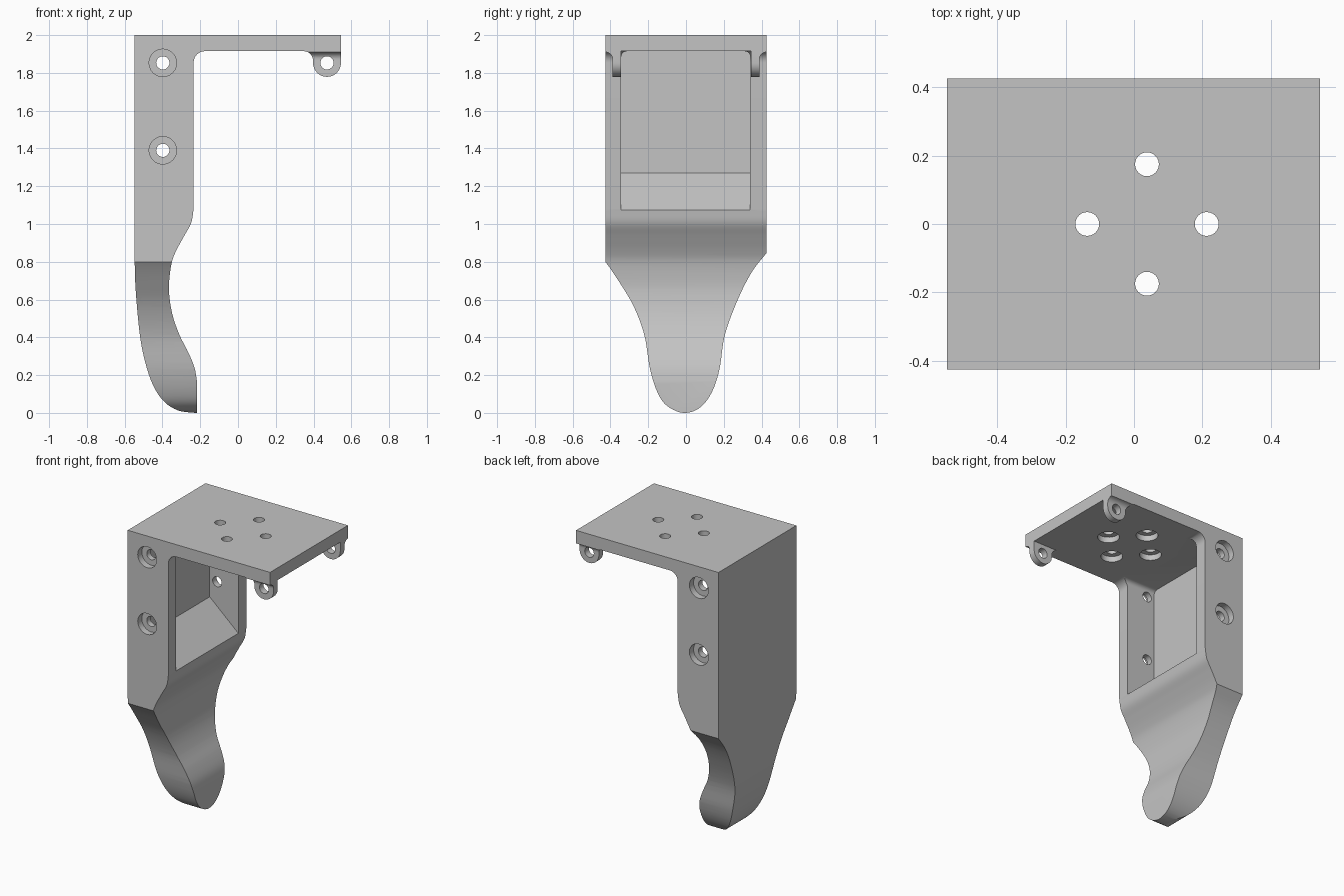
import bpy, bmesh, math
from mathutils import Vector

if "Cube" in bpy.data.objects:
    bpy.data.objects.remove(bpy.data.objects["Cube"])

grey = bpy.data.materials.new("light grey")
grey.use_nodes = True
colour = (0.55, 0.55, 0.55, 1)
grey.diffuse_color = colour
grey.node_tree.nodes["Principled BSDF"].inputs["Base Color"].default_value = colour

W = 0.427          # half width
UNDER = 1.915      # underside of the plate
HOLE, BORE = 0.035, 0.073


def smooth_path(pts, steps=5):
    """Catmull-Rom curve through the points."""
    p = [Vector(q) for q in pts]
    p = [2 * p[0] - p[1]] + p + [2 * p[-1] - p[-2]]
    out = []
    for a, b, c, d in zip(p, p[1:], p[2:], p[3:]):
        for i in range(steps):
            t = i / steps
            out.append(0.5 * (2 * b + (c - a) * t + (2 * a - 5 * b + 4 * c - d) * t**2
                              + (3 * b - a - 3 * c + d) * t**3))
    return [tuple(v) for v in out + [p[-2]]]


def arc(cx, cy, r, start, end, n=8):
    angles = [math.radians(start + (end - start) * i / n) for i in range(n + 1)]
    return [(cx + r * math.cos(a), cy + r * math.sin(a)) for a in angles]


def prism(name, outline, axis, lo, hi):
    """Extrude an outline along x (outline y,z), y (x,z) or z (x,y)."""
    place = {"x": lambda u, v, h: (h, u, v),
             "y": lambda u, v, h: (u, h, v),
             "z": lambda u, v, h: (u, v, h)}[axis]
    bm = bmesh.new()
    ends = [[bm.verts.new(place(u, v, h)) for u, v in outline] for h in (lo, hi)]
    for ring in ends:
        bm.faces.new(ring)
    n = len(outline)
    for i in range(n):
        j = (i + 1) % n
        bm.faces.new((ends[0][i], ends[0][j], ends[1][j], ends[1][i]))
    bmesh.ops.recalc_face_normals(bm, faces=bm.faces)
    mesh = bpy.data.meshes.new(name)
    bm.to_mesh(mesh)
    bm.free()
    ob = bpy.data.objects.new(name, mesh)
    bpy.context.collection.objects.link(ob)
    return ob


def rod(cx, cy, r, axis, lo, hi):
    return prism("cutter", arc(cx, cy, r, 0, 345, 23), axis, lo, hi)


def combine(ob, tool, operation="DIFFERENCE"):
    """Apply a boolean and drop the tool."""
    mod = ob.modifiers.new("cut", "BOOLEAN")
    mod.object, mod.operation, mod.solver = tool, operation, "EXACT"
    bpy.context.view_layer.update()
    result = bpy.data.meshes.new_from_object(
        ob.evaluated_get(bpy.context.evaluated_depsgraph_get()))
    ob.modifiers.clear()
    ob.data = result
    bpy.data.objects.remove(tool)


def finish(ob):
    ob.data.materials.clear()
    ob.data.materials.append(grey)
    bpy.ops.object.select_all(action="DESELECT")
    ob.select_set(True)
    bpy.context.view_layer.objects.active = ob
    bpy.ops.object.shade_smooth_by_angle(angle=math.radians(25))


# Side profile: plate, upright and curved foot
back = smooth_path([(-0.548, 0.95), (-0.546, 0.75), (-0.538, 0.6), (-0.516, 0.387),
                    (-0.48, 0.228), (-0.437, 0.122), (-0.384, 0.053), (-0.32, 0.014),
                    (-0.257, 0.002)])
front = smooth_path([(-0.217, 0.165), (-0.23, 0.238), (-0.262, 0.318), (-0.31, 0.413),
                     (-0.347, 0.52), (-0.364, 0.625), (-0.364, 0.704), (-0.35, 0.8),
                     (-0.325, 0.863), (-0.285, 0.937), (-0.248, 1.005), (-0.235, 1.08)])
fillet = arc(-0.175, UNDER - 0.06, 0.06, 180, 90)
profile = ([(-0.548, 2)] + back + [(-0.217, 0)] + front + fillet
           + [(0.545, UNDER), (0.545, 2)])
body = prism("bracket_body", profile, "y", -W, W)

# Taper the foot across its width
taper = smooth_path([(-0.5, 0.875), (-0.427, 0.8), (-0.345, 0.68), (-0.275, 0.56),
                     (-0.22, 0.41), (-0.19, 0.23), (-0.15, 0.106), (-0.1, 0.037),
                     (-0.015, 0), (0.07, 0.025), (0.135, 0.106), (0.177, 0.23),
                     (0.205, 0.41), (0.27, 0.59), (0.345, 0.74), (0.427, 0.847),
                     (0.5, 0.93)])
combine(body, prism("cutter", taper + [(0.5, 2.1), (-0.5, 2.1)], "x", -0.7, 0.7),
        "INTERSECT")

# Pocket with sloping floor and rounded upper corners
slot = prism("cutter", [(-0.455, 1.27), (-0.1, 0.955), (-0.1, UNDER), (-0.455, UNDER)],
             "y", -0.343, 0.34)
bm = bmesh.new()
bm.from_mesh(slot.data)
edges = [e for e in bm.edges if all(v.co.z > 1.9 for v in e.verts)
         and abs(e.verts[0].co.y - e.verts[1].co.y) < 0.01]
bmesh.ops.bevel(bm, geom=edges, offset=0.03, segments=5, profile=0.5, affect="EDGES")
bm.to_mesh(slot.data)
bm.free()
combine(body, slot)

# Counterbored screw holes in the side walls
for z in (1.39, 1.853):
    combine(body, rod(-0.398, z, HOLE, "y", -0.6, 0.6))
    for s in (-1, 1):
        combine(body, rod(-0.398, z, BORE, "y", *sorted((s * 0.6, s * (W - 0.045)))))

# Four plate holes, counterbored from below
for dx, dy in ((1, 0), (-1, 0), (0, 1), (0, -1)):
    x, y = 0.038 + 0.175 * dx, 0.175 * dy
    combine(body, rod(x, y, HOLE, "z", 1.8, 2.1))
    combine(body, rod(x, y, 0.07, "z", 1.8, 1.955))
finish(body)

# Hinge lugs under the free end of the plate
lug_side = ([(0.545, UNDER)] + arc(0.471, 1.853, 0.074, 0, -180, 16)
            + arc(0.347, 1.865, 0.05, 0, 90))
for name, s in (("right_lug", -1), ("left_lug", 1)):
    lug = prism(name, lug_side, "y", -W, W)
    section = [(0.343, 2), (0.343, 1.7), (0.388, 1.7)] + arc(W, 1.871, 0.039, 180, 90) + [(W, 2)]
    combine(lug, prism("cutter", [(s * y, z) for y, z in section], "x", 0.2, 0.7),
            "INTERSECT")
    combine(lug, rod(0.471, 1.853, HOLE, "y", -0.6, 0.6))
    finish(lug)
